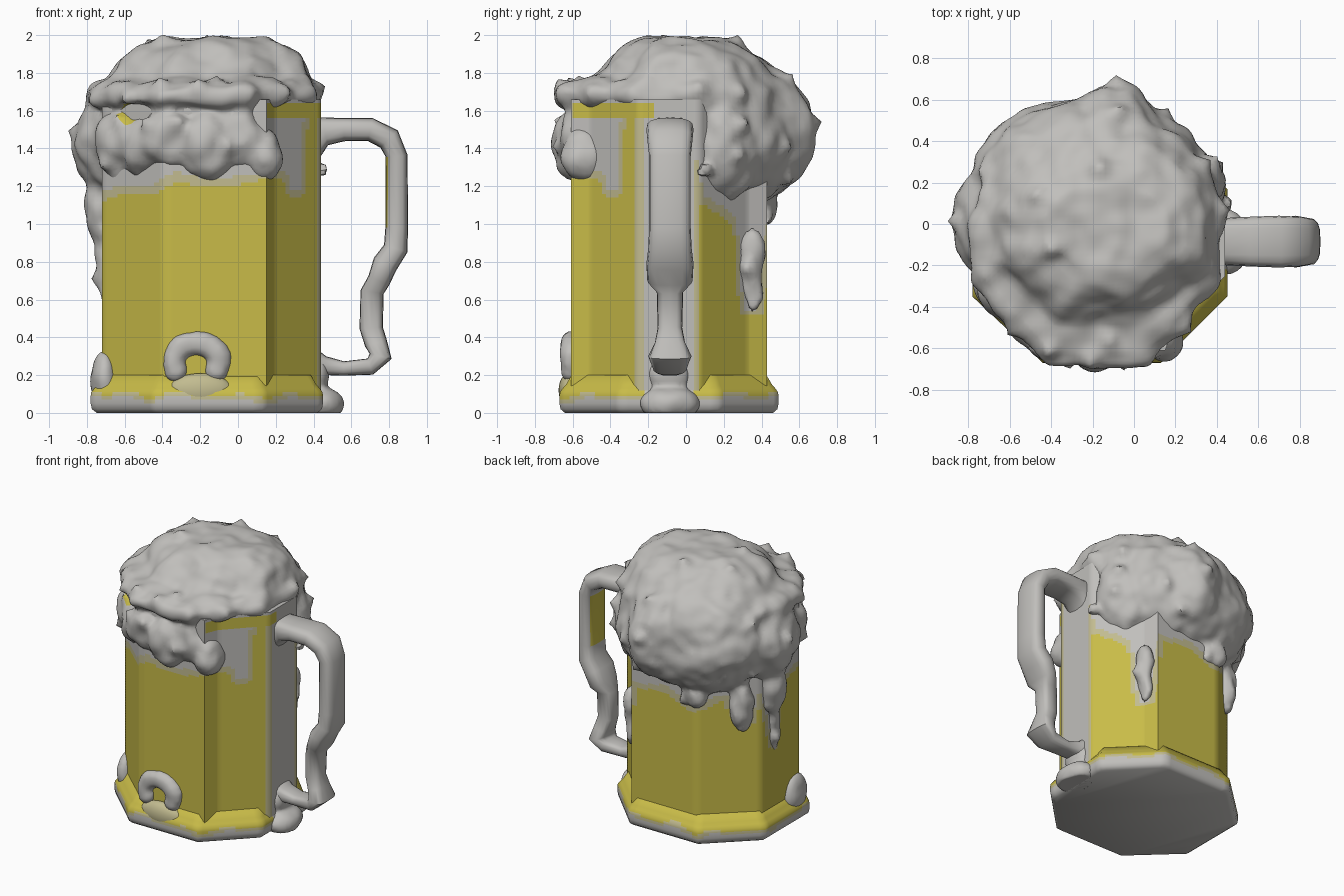
import bpy, bmesh, math, random
from mathutils import Vector, Matrix, noise, kdtree

random.seed(4)
if "Cube" in bpy.data.objects:
    bpy.data.objects.remove(bpy.data.objects["Cube"])


def material(name, colour):
    m = bpy.data.materials.new(name)
    m.use_nodes = True
    m.diffuse_color = (*colour, 1)
    m.node_tree.nodes["Principled BSDF"].inputs["Base Color"].default_value = (*colour, 1)
    return m


MATERIALS = [material("foam grey", (0.53, 0.52, 0.5)),
             material("beer yellow", (0.58, 0.5, 0.065)),
             material("pale edge", (0.54, 0.5, 0.28))]
GREY, YELLOW, PALE = range(3)
CENTRE = Vector((-0.14, -0.09, 0))


def finish(name, bm, angle=60):
    bmesh.ops.recalc_face_normals(bm, faces=bm.faces)
    mesh = bpy.data.meshes.new(name)
    bm.to_mesh(mesh)
    bm.free()
    for m in MATERIALS:
        mesh.materials.append(m)
    ob = bpy.data.objects.new(name, mesh)
    bpy.context.collection.objects.link(ob)
    bpy.ops.object.select_all(action="DESELECT")
    bpy.context.view_layer.objects.active = ob
    ob.select_set(True)
    bpy.ops.object.shade_smooth_by_angle(angle=math.radians(angle))
    return ob


def loft(bm, rings):
    """Skin closed rings of equal length and cap both ends."""
    loops = [[bm.verts.new(p) for p in ring] for ring in rings]
    for a, b in zip(loops, loops[1:]):
        for i in range(len(a)):
            j = (i + 1) % len(a)
            bm.faces.new((a[i], a[j], b[j], b[i]))
    bm.faces.new(loops[0])
    bm.faces.new(loops[-1])


def plan(half):
    """Close a front half outline by mirroring it to the back."""
    return half + [(x, 2 * CENTRE.y - y) for x, y in reversed(half)]


GLASS_PLAN = plan([(-0.72, -0.31), (-0.39, -0.61), (0.15, -0.61), (0.19, -0.51), (0.44, -0.25)])
BASE_PLAN = plan([(-0.78, -0.35), (-0.44, -0.67), (0.13, -0.67), (0.45, -0.35)])


def ring_from(outline, scale, z, per_side=12):
    ring = []
    for a, b in zip(outline, outline[1:] + outline[:1]):
        for s in range(per_side):
            p = Vector((*a, 0)).lerp(Vector((*b, 0)), s / per_side)
            p = CENTRE + (p - CENTRE) * scale
            ring.append((p.x, p.y, z))
    return ring


def interpolate(table, x):
    for (x0, y0), (x1, y1) in zip(table, table[1:]):
        if x0 <= x <= x1:
            return y0 + (y1 - y0) * (x - x0) / (x1 - x0)
    return table[-1][1]


# Lower edge of the foam around the glass: angle in degrees, height
FOAM_EDGE = [(-180, 1.1), (-150, 1.2), (-125, 1.2), (-110, 1.28), (-90, 1.23), (-66, 1.27),
             (-50, 1.28), (-41, 1.27), (-37, 1.18), (-31, 1.18), (-27, 1.64), (8, 1.64),
             (18, 1.15), (35, 1.08), (43, 1.02), (48, 0.55), (56, 0.55), (61, 1.05), (90, 1.1),
             (112, 1), (135, 1.1), (150, 0.85), (158, 1.1), (172, 0.62), (180, 1.1)]


def paint_glass(c):
    d = c - CENTRE
    angle = math.degrees(math.atan2(d.y, d.x))
    if 1.55 < c.z < 1.63 and -60 < angle < -8:
        return YELLOW
    strip = abs(c.y + 0.1) if d.x > 0.5 else 9
    if c.z > interpolate(FOAM_EDGE, angle) or strip < 0.13:
        return GREY
    halo = min(interpolate(FOAM_EDGE, angle + k) for k in (-3, 0, 3))
    return PALE if c.z > halo - 0.04 or strip < 0.165 else YELLOW


def paint_base(c):
    edge = 0.07 + 0.04 * noise.noise(c * 6)
    if c.z < edge or (c.x > 0.3 and abs(c.y + 0.1) < 0.13):
        return GREY
    return PALE if c.z < edge + 0.025 else YELLOW


def walled(name, outline, levels, paint):
    bm = bmesh.new()
    loft(bm, [ring_from(outline, scale, z) for z, scale in levels])
    for f in bm.faces:
        f.material_index = paint(f.calc_center_median())
    return finish(name, bm)


walled("glass_body", GLASS_PLAN, [(0.1 + i * 0.02, 1) for i in range(79)], paint_glass)
walled("glass_base", BASE_PLAN, [(0, 0.95), (0.02, 0.99), (0.05, 1), (0.07, 1), (0.09, 1),
                                 (0.11, 0.995), (0.13, 0.97), (0.15, 0.94), (0.2, 0.89)], paint_base)

# Handle: x, z, half thickness, half width
HANDLE = [(0.38, 1.46, 0.13, 0.11), (0.46, 1.49, 0.075, 0.115), (0.56, 1.5, 0.062, 0.12),
          (0.7, 1.5, 0.062, 0.125), (0.8, 1.45, 0.065, 0.12), (0.84, 1.36, 0.058, 0.11),
          (0.84, 0.98, 0.06, 0.11), (0.835, 0.87, 0.065, 0.115), (0.78, 0.79, 0.068, 0.125),
          (0.745, 0.7, 0.06, 0.12), (0.71, 0.64, 0.062, 0.07), (0.705, 0.45, 0.062, 0.065),
          (0.73, 0.37, 0.06, 0.08), (0.755, 0.3, 0.06, 0.115), (0.7, 0.245, 0.045, 0.09),
          (0.56, 0.235, 0.038, 0.07), (0.46, 0.25, 0.05, 0.08), (0.38, 0.26, 0.1, 0.11)]
bm = bmesh.new()
rings = []
for i, (x, z, t, w) in enumerate(HANDLE):
    before, after = HANDLE[max(i - 1, 0)], HANDLE[min(i + 1, len(HANDLE) - 1)]
    along = Vector((after[0] - before[0], 0, after[1] - before[1])).normalized()
    out = Vector((-along.z, 0, along.x))
    ring = []
    for k in range(16):
        c, s = math.cos(math.tau * k / 16), math.sin(math.tau * k / 16)
        c, s = (math.copysign(abs(v) ** 0.65, v) for v in (c, s))
        ring.append(Vector((x, -0.085, z)) + out * (c * t) + Vector((0, s * w, 0)))
    rings.append(ring)
loft(bm, rings)
# Yellow panel on the inner side of the grip
for f in bm.faces:
    c = f.calc_center_median()
    if 1.1 < c.z < 1.3 and c.x < 0.81 and abs(c.y + 0.085) < 0.075:
        f.material_index = YELLOW
finish("handle", bm)


def blob(bm, centre, radii):
    bmesh.ops.create_icosphere(bm, subdivisions=3, radius=1,
                               matrix=Matrix.LocRotScale(Vector(centre), None, Vector(radii)))


def sculpt(name, bm, voxel, rough, spikes):
    """Fuse the pieces, then roughen the skin and pull out small peaks."""
    ob = finish(name, bm)
    mod = ob.modifiers.new("fuse", "REMESH")
    mod.mode, mod.voxel_size = "VOXEL", voxel
    bpy.ops.object.modifier_apply(modifier=mod.name)
    mod = ob.modifiers.new("soften", "SMOOTH")
    mod.factor, mod.iterations = 0.5, 3
    bpy.ops.object.modifier_apply(modifier=mod.name)
    verts = ob.data.vertices
    normals = [v.normal.copy() for v in verts]
    tree = kdtree.KDTree(len(verts))
    for v in verts:
        tree.insert(v.co, v.index)
    tree.balance()
    shift = [rough * (noise.noise(v.co * 5) + 0.5 * noise.noise(v.co * 11)) for v in verts]
    for i in random.sample(range(len(verts)), spikes):
        for _, j, dist in tree.find_range(verts[i].co, 0.075):
            shift[j] += 0.04 * max(0, 1 - dist / 0.075) ** 1.5
    for v, n, s in zip(verts, normals, shift):
        v.co += n * s
        v.co.z = min(max(v.co.z, 0), 2)
    bpy.ops.object.shade_smooth_by_angle(angle=math.radians(60))
    return ob


# Foam cap: height and extents left, right, front, back
CAP = [(1.61, -0.72, 0.38, -0.6, 0.48), (1.64, -0.78, 0.42, -0.69, 0.56), (1.71, -0.78, 0.42, -0.7, 0.55),
       (1.75, -0.73, 0.39, -0.62, 0.52), (1.78, -0.68, 0.37, -0.47, 0.5),
       (1.88, -0.6, 0.34, -0.38, 0.4), (1.95, -0.5, 0.25, -0.29, 0.28), (1.98, -0.42, 0.15, -0.2, 0.18)]
bm = bmesh.new()
rings = []
for z, x0, x1, y0, y1 in CAP:
    ring = []
    for k in range(64):
        c, s = math.cos(math.tau * k / 64), math.sin(math.tau * k / 64)
        r = 1 / max(abs(c), abs(s), (abs(c) + abs(s)) / math.sqrt(2)) if s < 0 else 1
        ring.append(((x0 + x1) / 2 + c * r * (x1 - x0) / 2, s * r * (y1 if s > 0 else -y0), z))
    rings.append(ring)
loft(bm, rings)
# Overflow at the back and left, lumps at the front, then drips
for centre, radii in [
        ((-0.21, 0.19, 1.47), (0.58, 0.43, 0.45)), ((-0.1, 0.41, 1.5), (0.24, 0.28, 0.33)),
        ((-0.6, 0.0, 1.43), (0.28, 0.31, 0.3)), ((-0.56, -0.28, 1.42), (0.2, 0.2, 0.22)),
        ((0.22, 0.19, 1.42), (0.22, 0.19, 0.32)), ((-0.5, -0.44, 1.41), (0.15, 0.14, 0.18)),
        ((-0.36, -0.57, 1.46), (0.14, 0.1, 0.17)), ((-0.17, -0.58, 1.41), (0.15, 0.13, 0.18)),
        ((0.02, -0.57, 1.46), (0.14, 0.11, 0.17)), ((0.14, -0.54, 1.36), (0.1, 0.12, 0.14)),
        ((0.2, 0.35, 0.75), (0.055, 0.07, 0.23)), ((0.44, 0.1, 1.28), (0.03, 0.03, 0.03)),
        ((-0.72, 0.0, 1.1), (0.09, 0.12, 0.25)), ((-0.71, -0.02, 0.8), (0.05, 0.07, 0.22)),
        ((-0.62, 0.23, 1.0), (0.09, 0.1, 0.2)), ((-0.35, 0.42, 1.08), (0.1, 0.07, 0.1))]:
    blob(bm, centre, radii)
foam = sculpt("foam", bm, 0.025, 0.03, 40)
# Beer showing through under the rim
for p in foam.data.polygons:
    if (p.center - Vector((-0.58, -0.45, 1.58))).length < 0.06:
        p.material_index = YELLOW

# Splashes on the base: front arch, left lump and foot below the handle
bm = bmesh.new()
for i in range(13):
    a = math.radians(-25 + i * 230 / 12)
    blob(bm, (-0.22 + 0.12 * math.cos(a), -0.61, 0.27 + 0.1 * math.sin(a)), (0.065, 0.055, 0.065))
for centre, radii in [((-0.71, -0.27, 0.18), (0.075, 0.13, 0.15)), ((0.44, -0.09, 0.05), (0.12, 0.16, 0.09)),
                      ((0.42, -0.09, 0.2), (0.06, 0.11, 0.12))]:
    blob(bm, centre, radii)
sculpt("base_splashes", bm, 0.016, 0.012, 0)

# Pale patch under the front arch
bm = bmesh.new()
blob(bm, (-0.2, -0.62, 0.12), (0.17, 0.055, 0.09))
for f in bm.faces:
    f.material_index = PALE
finish("pale_splash", bm)
